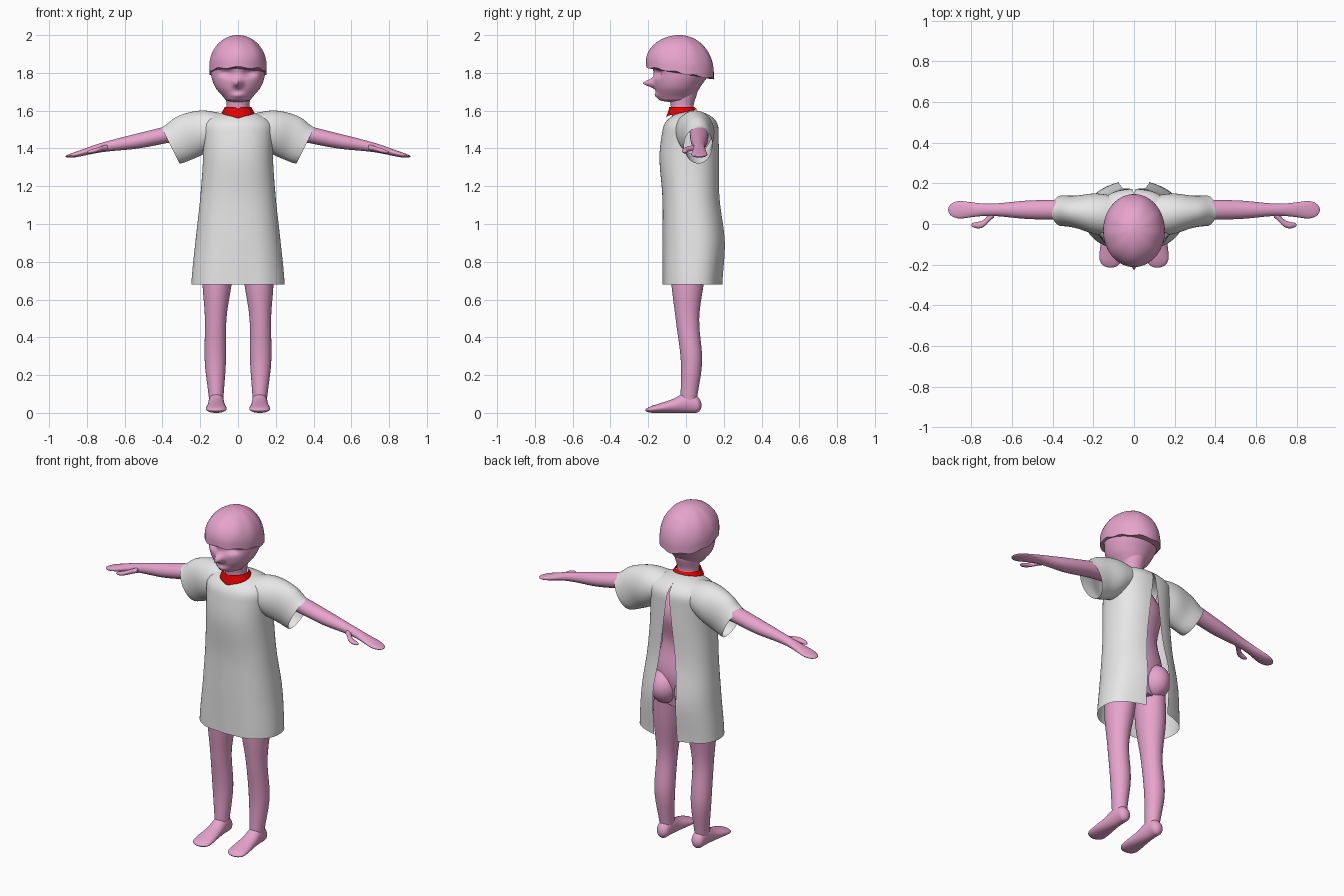
import bpy
import bmesh
from math import sin, cos, asin, atan2, pi, exp, sqrt, radians

old_cube = bpy.data.objects.get("Cube")
if old_cube:
    bpy.data.objects.remove(old_cube, do_unlink=True)


def make_material(name, red, green, blue):
    mat = bpy.data.materials.new(name)
    mat.use_nodes = True
    colour = (red, green, blue, 1)
    mat.diffuse_color = colour
    mat.node_tree.nodes["Principled BSDF"].inputs["Base Color"].default_value = colour
    return mat


skin_pink = make_material("skin pink", .8, .37, .61)
cloth_white = make_material("cloth white", .8, .8, .8)
collar_red = make_material("collar red", .8, 0, 0)


def spline(values, u):
    """Smooth curve through evenly spaced values, for u from start to end."""
    last = len(values) - 1
    if last == 0:
        return values[0]
    i = min(int(u * last), last - 1)
    f = u * last - i
    before, start = values[max(i - 1, 0)], values[i]
    end, after = values[i + 1], values[min(i + 2, last)]
    tangent_in, tangent_out = (end - before) / 2, (after - start) / 2
    ease = f * f * (3 - 2 * f)
    return (start + (end - start) * ease
            + tangent_in * f * (1 - f) ** 2 - tangent_out * f * f * (1 - f))


def dome(distance, length):
    """Round off a tube end over the given share of its length."""
    if distance >= length:
        return 1
    return sqrt(max(0, 1 - (1 - distance / length) ** 2))


def signed_power(value, exponent):
    return (1 if value >= 0 else -1) * abs(value) ** exponent


def add_object(name, bm, mat):
    bmesh.ops.remove_doubles(bm, verts=bm.verts, dist=.0002)
    bmesh.ops.recalc_face_normals(bm, faces=bm.faces)
    mesh = bpy.data.meshes.new(name)
    bm.to_mesh(mesh)
    bm.free()
    mesh.materials.append(mat)
    for polygon in mesh.polygons:
        polygon.use_smooth = True
    mesh.set_sharp_from_angle(angle=radians(60))
    bpy.context.collection.objects.link(bpy.data.objects.new(name, mesh))


def tube(name, axis, along, half, low, high, mat, middle=(0,), side=1, caps=True,
         round_start=0, round_end=0, squareness=2, shape=None, gap=None, sides=40, rings=40):
    """Loft oval sections whose sizes follow splines along an axis."""
    bm = bmesh.new()
    loops = []
    for ring in range(rings + 1):
        u = (1 - cos(pi * ring / rings)) / 2
        size = dome(u, round_start) * dome(1 - u, round_end)
        t = along[0] + (along[1] - along[0]) * u
        radius_a = spline(half, u) * size
        radius_b = (spline(high, u) - spline(low, u)) / 2 * size
        centre_a = spline(middle, u)
        centre_b = (spline(high, u) + spline(low, u)) / 2
        opening = 0
        if gap:
            opening = asin(min(1, gap(t) / max(radius_a, .001)) ** (squareness / 2))
        loop = []
        for k in range(sides + 1 if gap else sides):
            angle = (pi - opening) * (2 * k / sides - 1)
            a = centre_a + radius_a * signed_power(sin(angle), 2 / squareness)
            b = centre_b - radius_b * signed_power(cos(angle), 2 / squareness)
            point = {"x": (t, a, b), "y": (a, t, b), "z": (a, b, t)}[axis]
            x, y, z = shape(*point) if shape else point
            loop.append(bm.verts.new((x * side, y, z)))
        loops.append(loop)
    for lower, upper in zip(loops, loops[1:]):
        for k in range(sides):
            m = (k + 1) % len(lower)
            bm.faces.new((lower[k], lower[m], upper[m], upper[k]))
    if caps:
        bm.faces.new(loops[0])
        bm.faces.new(loops[-1])
    add_object(name, bm, mat)


# Head with nose, lips and eye sockets
def face_relief(x, y, z):
    def bump(centre_x, centre_z, width, height):
        return exp(-((x - centre_x) / width) ** 2 - ((z - centre_z) / height) ** 2)

    if y < -.04:
        y -= .06 * bump(0, 1.745, .02, .02)
        y -= .015 * bump(0, 1.68, .035, .015)
        y += .03 * (bump(.06, 1.8, .035, .02) + bump(-.06, 1.8, .035, .02))
    return x, y, z


tube("head", "z", along=(1.645, 1.96),
     half=(.06, .12, .145, .14, .08),
     low=(-.14, -.165, -.175, -.175, -.1),
     high=(.03, .075, .125, .13, .08),
     mat=skin_pink, round_start=.05, round_end=.2, shape=face_relief, sides=72, rings=56)


# Bowl-cut hair: a dome with a wavy edge, lower at the back
def hair_edge(x, y, height):
    angle = atan2(x, -(y + .03))
    edge = 1.8 + .03 * cos(angle) + .005 * cos(9 * angle)
    return x, y, edge + (2 - edge) * height


tube("hair", "z", along=(0, 1), half=(.152,), low=(-.212,), high=(.147,),
     mat=skin_pink, round_end=.85, shape=hair_edge, sides=72)

# Neck and trunk beneath the gown
tube("neck", "z", along=(1.54, 1.7), half=(.07, .06, .07),
     low=(-.07, -.08, -.09), high=(.06, .04, .06), mat=skin_pink)
tube("torso", "z", along=(.83, 1.57),
     half=(.13, .16, .135, .15, .05),
     low=(-.08, -.09, -.08, -.1, -.05),
     high=(.1, .13, .1, .13, .05), mat=skin_pink)


# Gown: flared shell with soft folds, open down the back
def gown_folds(x, y, z):
    return x, y + .006 * sin(32 * abs(x)) * max(0, 1.2 - z), z


def gown_opening(z):
    return .075 * min(1, max(0, (1.57 - z) / .6))


tube("gown", "z", along=(1.6, .68),
     half=(.195, .185, .2, .225, .247),
     low=(-.11, -.14, -.125, -.125, -.125),
     high=(.17, .175, .18, .21, .195),
     mat=cloth_white, caps=False, round_start=.1, squareness=2.3,
     shape=gown_folds, gap=gown_opening, sides=72)


# Red collar band, dipping to a point in front
def collar_dip(x, y, z):
    drop = (1.62 - z) / .03
    z += .22 * drop * (y + .02)
    if y < 0:
        z -= .01 * (drop * exp(-(x / .03) ** 2) + (1 - drop) * exp(-(x / .01) ** 2))
    return x, y, z


tube("collar", "z", along=(1.59, 1.62), half=(.085, .07), low=(-.105, -.09),
     high=(.058, .045), mat=collar_red, caps=False, shape=collar_dip, sides=64, rings=6)


# Sleeve hems lean outward at the top
def sleeve_slant(x, y, z):
    return x + .5 * (z - 1.42) * min(1, max(0, (x - .15) / .2)), y, z


for side, word in ((1, "left"), (-1, "right")):
    tube(word + "_sleeve", "x", along=(.1, .36),
         middle=(.04, .05, .06, .065), half=(.1, .1, .08, .075),
         low=(1.42, 1.37, 1.34, 1.32), high=(1.59, 1.6, 1.57, 1.51),
         mat=cloth_white, side=side, caps=False, shape=sleeve_slant)

    # Arm runs on into a flat mitten hand
    tube(word + "_arm", "x", along=(.14, .915), middle=(.07,),
         half=(.05, .05, .045, .03, .05),
         low=(1.45, 1.435, 1.4, 1.38, 1.345),
         high=(1.54, 1.525, 1.48, 1.43, 1.37),
         mat=skin_pink, side=side, round_end=.1)

    tube(word + "_thumb", "x", along=(.69, .8), middle=(.05, 0, -.005), half=(.02, .015),
         low=(1.39, 1.37), high=(1.42, 1.39),
         mat=skin_pink, side=side, round_end=.3, sides=16, rings=16)

    tube(word + "_leg", "z", along=(.96, .04),
         middle=(.09, .108, .118, .12, .115),
         half=(.07, .08, .057, .056, .036),
         low=(-.07, -.08, -.055, -.027, -.03),
         high=(.12, .1, .07, .085, .055), mat=skin_pink, side=side)

    tube(word + "_foot", "y", along=(.082, -.215), middle=(.115,),
         half=(.035, .04, .046, .054, .054), low=(0,),
         high=(.08, .11, .075, .05, .03),
         mat=skin_pink, side=side, round_start=.1, round_end=.15)

    # Buttock
    bm = bmesh.new()
    bmesh.ops.create_uvsphere(bm, u_segments=24, v_segments=16, radius=.1)
    bmesh.ops.scale(bm, vec=(.85, 1, 1), verts=bm.verts)
    bmesh.ops.translate(bm, vec=(.08 * side, .07, .93), verts=bm.verts)
    add_object(word + "_buttock", bm, skin_pink)
